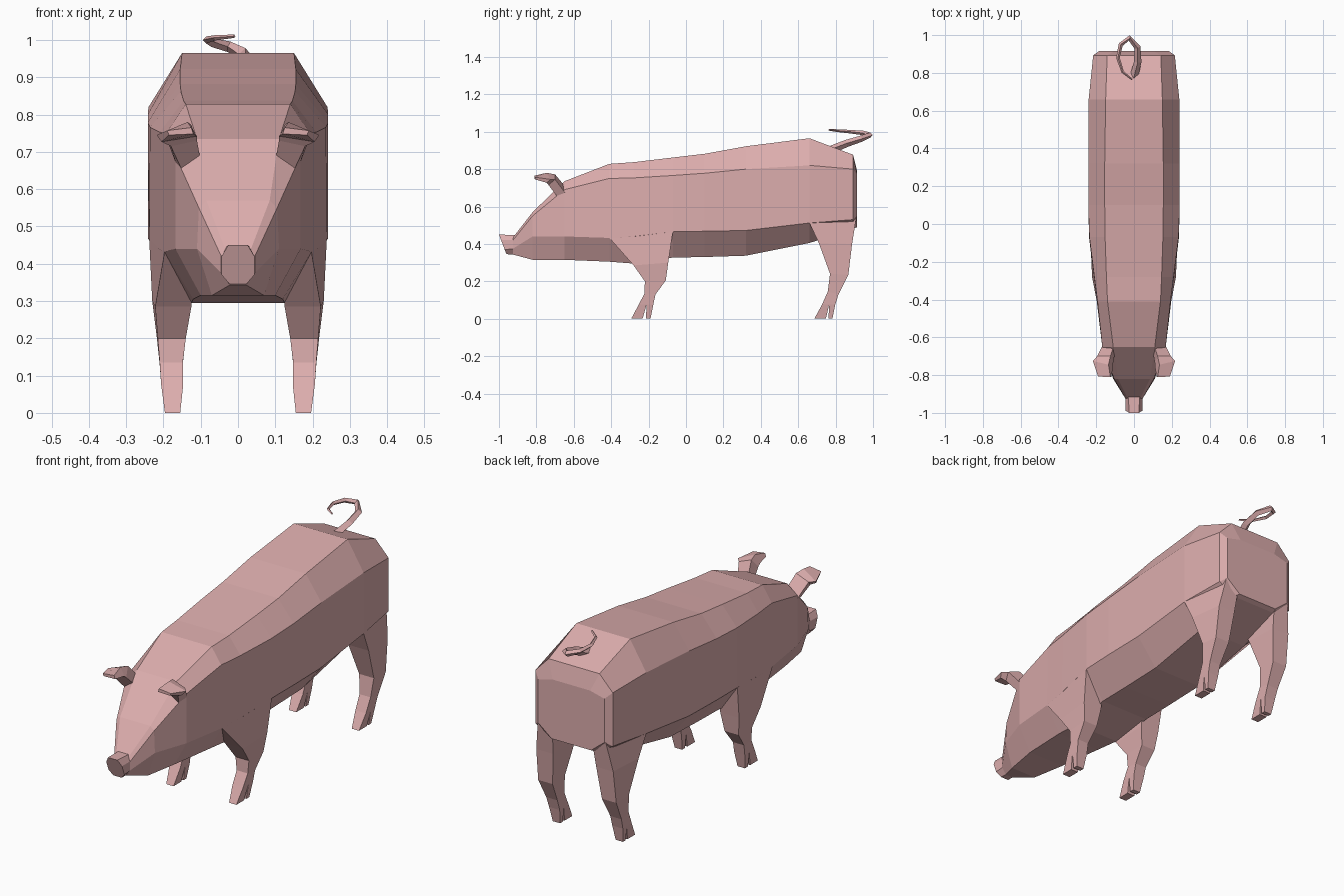
import bpy, bmesh
from mathutils import Vector

skin = bpy.data.materials.new("pink_skin")
skin.diffuse_color = (0.72, 0.42, 0.42, 1)


def loft(name, strips, mirror=False):
    """Join rings of points into closed tubes; each strip is a list of rings."""
    bm = bmesh.new()
    for rings in strips:
        vs = [[bm.verts.new(p) for p in r] for r in rings]
        n = len(vs[0])
        for a, b in zip(vs, vs[1:]):
            for i in range(n):
                j = (i + 1) % n
                bm.faces.new((a[i], a[j], b[j], b[i]))
        bm.faces.new(vs[0])
        bm.faces.new(vs[-1])
    bmesh.ops.recalc_face_normals(bm, faces=bm.faces)
    me = bpy.data.meshes.new(name)
    bm.to_mesh(me)
    bm.free()
    me.materials.append(skin)
    ob = bpy.data.objects.new(name, me)
    bpy.context.collection.objects.link(ob)
    if mirror:
        ob.modifiers.new("mirror", 'MIRROR').use_mirror_merge = False
    return ob


def octagon(y, tw, zt, w, zu, wl, zl, bw, zb, lean=0):
    """Symmetric eight-sided section; lean pushes the bottom back."""
    half = [(tw, zt), (w, zu), (wl, zl), (bw, zb)]
    pts = half + [(-x, z) for x, z in reversed(half)]
    return [(x, y + lean * (zt - z) / (zt - zb), z) for x, z in pts]


# Body and head: y, top half width, top z, side, lower side, belly
body = [
    (-0.925, 0.033, 0.435, 0.045, 0.42, 0.045, 0.375, 0.022, 0.343),
    (-0.82, 0.085, 0.57, 0.105, 0.55, 0.11, 0.44, 0.07, 0.315),
    (-0.65, 0.11, 0.735, 0.168, 0.69, 0.168, 0.44, 0.10, 0.315),
    (-0.41, 0.14, 0.828, 0.193, 0.75, 0.197, 0.432, 0.12, 0.305),
    (-0.28, 0.146, 0.837, 0.21, 0.753, 0.213, 0.44, 0.125, 0.295),
    (-0.07, 0.153, 0.862, 0.236, 0.766, 0.238, 0.465, 0.135, 0.327),
    (0.10, 0.155, 0.882, 0.242, 0.778, 0.242, 0.468, 0.135, 0.33),
    (0.32, 0.155, 0.922, 0.242, 0.80, 0.242, 0.472, 0.135, 0.337),
    (0.66, 0.15, 0.965, 0.24, 0.82, 0.24, 0.512, 0.13, 0.405),
    (0.893, 0.142, 0.877, 0.216, 0.80, 0.216, 0.53, 0.13, 0.48),
    (0.915, 0.105, 0.79, 0.185, 0.77, 0.185, 0.55, 0.11, 0.49),
]
loft("body", [[octagon(*s) for s in body]])

# Snout with a face that slopes back towards the chin
snout = [(-0.90, 0.03, 0.447, 0.044, 0.42, 0.044, 0.375, 0.02, 0.343),
         (-1.0, 0.026, 0.45, 0.044, 0.42, 0.044, 0.37, 0.022, 0.345, 0.04)]
loft("snout", [[octagon(*s) for s in snout]])


# Legs: front edge y z, back edge y z, inner x, outer x front, outer x back
def leg(name, sections, toes):
    def ring(yf, zf, yb, zb, xi, xf, xb):
        return [(xi, yf, zf), (xf, yf, zf), (xb, yb, zb), (xi, yb, zb)]
    strips = [[ring(*s) for s in sections]]
    for top, low in toes:
        strips.append([ring(top[0], 0.075, top[1], 0.075, 0.147, 0.206, 0.206),
                       ring(low[0], 0, low[1], 0, 0.155, 0.196, 0.196)])
    loft(name, strips, mirror=True)


leg("front_leg", [
    (-0.41, 0.432, -0.07, 0.465, 0.12, 0.197, 0.238),
    (-0.28, 0.285, -0.095, 0.30, 0.125, 0.222, 0.23),
    (-0.22, 0.20, -0.108, 0.205, 0.14, 0.215, 0.218),
    (-0.222, 0.135, -0.163, 0.13, 0.148, 0.21, 0.21),
    (-0.253, 0.075, -0.175, 0.075, 0.147, 0.206, 0.206)],
    [((-0.253, -0.211), (-0.293, -0.232)), ((-0.211, -0.175), (-0.214, -0.19))])

leg("back_leg", [
    (0.66, 0.512, 0.912, 0.55, 0.11, 0.24, 0.19),
    (0.71, 0.405, 0.888, 0.40, 0.12, 0.233, 0.215),
    (0.77, 0.24, 0.868, 0.235, 0.138, 0.22, 0.218),
    (0.758, 0.145, 0.815, 0.13, 0.148, 0.21, 0.21),
    (0.727, 0.075, 0.798, 0.075, 0.147, 0.206, 0.206)],
    [((0.727, 0.765), (0.686, 0.748)), ((0.765, 0.798), (0.762, 0.783))])

# Ears: fold up from the head, then forward
ear = [
    [(0.105, -0.64, 0.70), (0.165, -0.64, 0.665), (0.152, -0.69, 0.655), (0.10, -0.68, 0.675)],
    [(0.125, -0.70, 0.772), (0.195, -0.70, 0.745), (0.18, -0.735, 0.715), (0.11, -0.735, 0.73)],
    [(0.135, -0.745, 0.78), (0.218, -0.725, 0.745), (0.205, -0.745, 0.727), (0.11, -0.75, 0.742)],
    [(0.125, -0.81, 0.765), (0.19, -0.808, 0.757), (0.185, -0.808, 0.745), (0.12, -0.81, 0.748)],
]
loft("ear", [ear], mirror=True)

# Curled tail: four-sided tube tapering along a loop
path = [Vector(p) for p in [
    (0, 0.78, 0.905), (0.02, 0.86, 0.938), (0.018, 0.935, 0.962), (-0.025, 0.985, 0.982),
    (-0.07, 0.95, 0.993), (-0.085, 0.88, 1.0), (-0.06, 0.805, 1.006), (-0.01, 0.765, 1.01)]]
rings = []
for i, p in enumerate(path):
    t = (path[min(i + 1, 7)] - path[max(i - 1, 0)]).normalized()
    side = t.cross(Vector((0, 0, 1))).normalized()
    up = side.cross(t)
    r = 0.022 - 0.0025 * i
    rings.append([p + side * r, p + up * r, p - side * r, p - up * r])
loft("tail", [rings])
